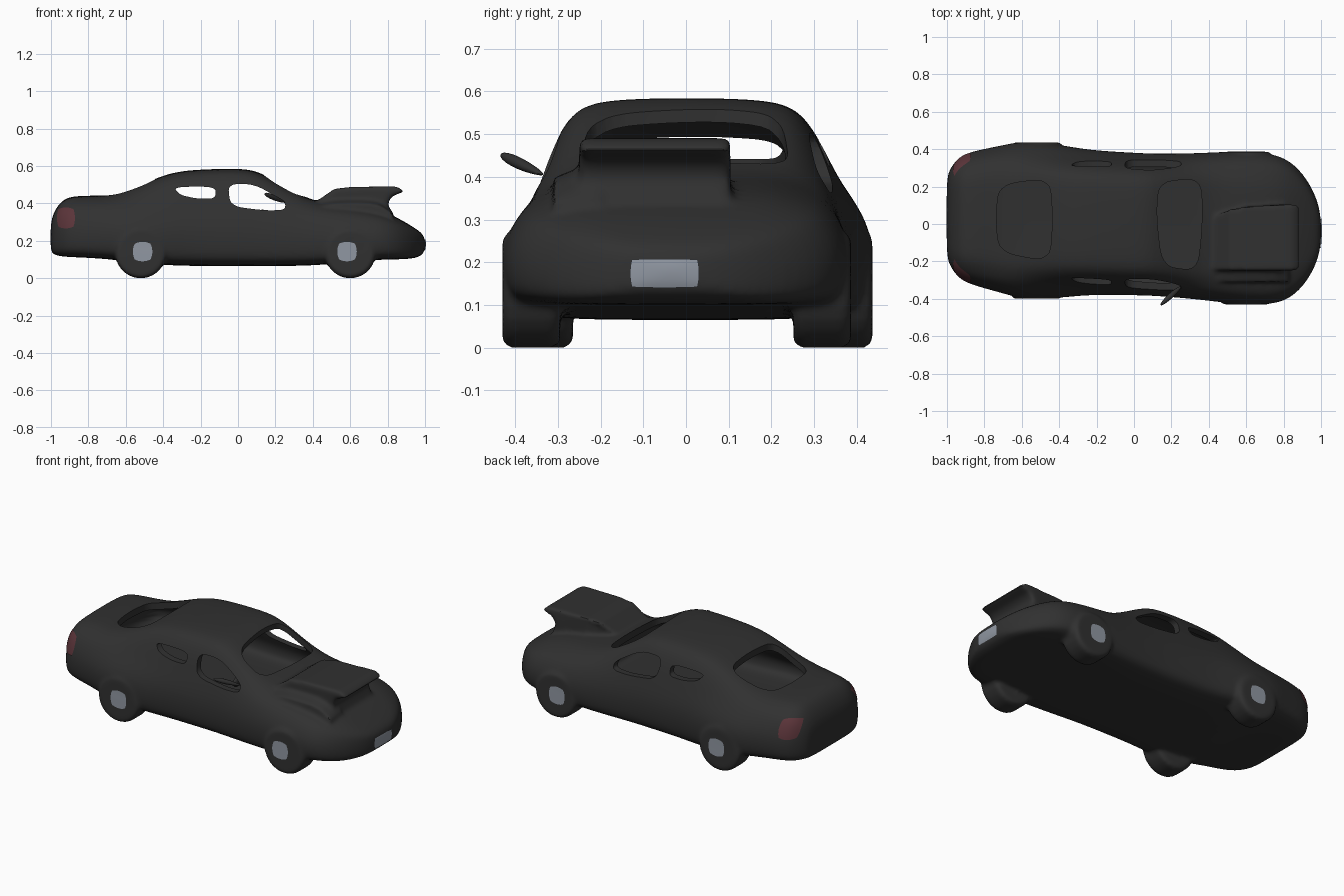
import bpy, bmesh, math
from mathutils import Vector
from mathutils.bvhtree import BVHTree

if "Cube" in bpy.data.objects:
    bpy.data.objects.remove(bpy.data.objects["Cube"])

SKEW = -0.036          # the car sits very slightly turned in its frame


def material(name, rgb):
    m = bpy.data.materials.new(name)
    m.diffuse_color = (*rgb, 1)
    m.use_nodes = True
    m.node_tree.nodes["Principled BSDF"].inputs["Base Color"].default_value = m.diffuse_color
    return m


DARK = material("charcoal", (0.03, 0.03, 0.03))
RED = material("dull_red", (0.105, 0.035, 0.042))
GREY = material("light_grey", (0.28, 0.31, 0.36))


def make(name, bm, mat):
    bmesh.ops.recalc_face_normals(bm, faces=bm.faces)
    me = bpy.data.meshes.new(name)
    bm.to_mesh(me)
    bm.free()
    me.materials.append(mat)
    ob = bpy.data.objects.new(name, me)
    bpy.context.collection.objects.link(ob)
    return ob


def bake(ob):
    dg = bpy.context.evaluated_depsgraph_get()
    me = bpy.data.meshes.new_from_object(ob.evaluated_get(dg))
    ob.modifiers.clear()
    ob.data = me


def smooth(ob, deg=40):
    bpy.ops.object.select_all(action='DESELECT')
    ob.select_set(True)
    bpy.context.view_layer.objects.active = ob
    bpy.ops.object.shade_smooth_by_angle(angle=math.radians(deg))


def section(x, w, zb, ws, zs, wt, zt):
    """Closed car cross-section: floor, flank, shoulder, roof."""
    h, g = zs - zb, zt - zs
    half = [(0.6 * w, zb), (0.94 * w, zb + 0.03 * h), (w, zb + 0.25 * h), (w, zb + 0.65 * h),
            (ws, zs), ((ws + wt) / 2 + 0.008, zs + 0.45 * g), (wt, zt - 0.12 * g), (0.72 * wt, zt)]
    ring = [(0, zb)] + half + [(0, zt + 0.003)] + [(-y, z) for y, z in reversed(half)]
    return [Vector((x, y + SKEW * x, z)) for y, z in ring]


def loft(name, stations):
    bm = bmesh.new()
    rings = [[bm.verts.new(p) for p in section(*s)] for s in stations]
    for a, b in zip(rings, rings[1:]):
        for i in range(len(a)):
            j = (i + 1) % len(a)
            bm.faces.new((a[i], a[j], b[j], b[i]))
    bm.faces.new(rings[0])
    bm.faces.new(rings[-1])
    ob = make(name, bm, DARK)
    ob.modifiers.new("round", 'SUBSURF').levels = 2
    bake(ob)
    return ob


def chaikin(pts, n=3):
    for _ in range(n):
        out = []
        for p, q in zip(pts, pts[1:] + pts[:1]):
            out += [tuple(a * 0.8 + b * 0.2 for a, b in zip(p, q)),
                    tuple(a * 0.2 + b * 0.8 for a, b in zip(p, q))]
        pts = out
    return pts


def prism(name, pts, lo, hi, axis):
    """Extrude a 2D outline along y (points x,z) or z (points x,y)."""
    bm = bmesh.new()
    put = (lambda p, d: (p[0], d, p[1])) if axis == 'y' else (lambda p, d: (p[0], p[1], d))
    a = [bm.verts.new(put(p, lo)) for p in pts]
    b = [bm.verts.new(put(p, hi)) for p in pts]
    bm.faces.new(a)
    bm.faces.new(b)
    for i in range(len(pts)):
        j = (i + 1) % len(pts)
        bm.faces.new((a[i], a[j], b[j], b[i]))
    return make(name, bm, DARK)


# Body shell: x, half width, floor, shoulder width, shoulder z, roof width, top z
stations = [
    (-1.003, .20, .145, .19, .25, .14, .28), (-.988, .255, .125, .235, .31, .18, .35),
    (-.94, .325, .115, .295, .35, .22, .42), (-.87, .358, .112, .32, .36, .23, .44),
    (-.72, .392, .105, .34, .375, .245, .437), (-.6, .425, .09, .35, .38, .26, .457),
    (-.4, .413, .07, .35, .385, .262, .554), (-.25, .387, .065, .345, .385, .265, .579),
    (0, .382, .065, .345, .375, .268, .584), (.12, .38, .065, .348, .365, .265, .576),
    (.37, .393, .065, .355, .345, .265, .407), (.55, .412, .08, .36, .335, .255, .394),
    (.75, .408, .1, .36, .32, .235, .368), (.86, .355, .1, .32, .285, .22, .318),
    (.95, .24, .105, .22, .24, .17, .264), (1.003, .10, .13, .09, .21, .06, .225)]
body = loft("car_body", stations)

# Raised hood scoop with overhanging front lip, off centre
scoop = prism("hood_scoop", [(.36, .375), (.44, .425), (.515, .477), (.6, .487), (.845, .491), (.892, .464),
                             (.822, .438), (.80, .40), (.83, .32), (.6, .3)], -.25, .105, 'y')
for v in scoop.data.vertices:          # rear of the scoop narrows into the hood
    if v.co.y > 0 and v.co.x < .55:
        v.co.y -= (.55 - v.co.x) * .5
bv = scoop.modifiers.new("round", 'BEVEL')
bv.width, bv.segments = 0.014, 3
bake(scoop)

# Sloping hood swell beside the scoop
swell = prism("hood_swell", chaikin([(.36, .31), (.36, .385), (.5, .44), (.74, .44), (.83, .36), (.83, .31)], 2),
              -.31, -.2, 'y')
for v in swell.data.vertices:
    if v.co.y < -.25:
        v.co.z = .31 + (v.co.z - .31) * .68

# Wheels, flush with the flanks
WHEELS = (("rear", -.52, -.51, .418), ("front", .60, .583, .408))
parts = [scoop, swell]
for s in (-1, 1):
    for end, x, hub, outer in WHEELS:
        bm = bmesh.new()
        bmesh.ops.create_cone(bm, cap_ends=True, segments=24, radius1=.136, radius2=.136, depth=.135)
        rims = [e for e in bm.edges if any(len(f.verts) > 4 for f in e.link_faces)]
        bmesh.ops.bevel(bm, geom=rims, offset=.02, segments=3, profile=.5, affect='EDGES')
        for p in bm.verts:
            p.co = Vector((p.co.x + x, p.co.z + s * (outer - .0675) + SKEW * x, p.co.y + .135))
        parts.append(make(f"{end}_wheel", bm, DARK))

# Melt the parts into one soft skin
bpy.ops.object.select_all(action='DESELECT')
for ob in parts + [body]:
    ob.select_set(True)
bpy.context.view_layer.objects.active = body
bpy.ops.object.join()
rm = body.modifiers.new("melt", 'REMESH')
rm.mode, rm.voxel_size = 'VOXEL', 0.011
sm = body.modifiers.new("soften", 'SMOOTH')
sm.factor, sm.iterations = 0.5, 6
bake(body)
skin = BVHTree.FromObject(body, bpy.context.evaluated_depsgraph_get())

# Hollow cabin and window openings
inner = [(-.82, .31, .27, .28, .34, .20, .405)]
inner += [(x, w - .05, .24, ws - .04, zs, wt - .027, zt - (.04 if x < -.3 else .03))
          for x, w, zb, ws, zs, wt, zt in stations if -.75 < x < .4]
inner += [(.43, .33, .24, .31, .33, .22, .365)]
cutters = [
    loft("cabin_cutter", inner),
    prism("rear_side_window_cutter", chaikin(
        [(-.345, .488), (-.12, .490), (-.12, .425), (-.22, .425), (-.31, .445)]), -.7, .7, 'y'),
    prism("front_side_window_cutter", chaikin(
        [(-.055, .503), (.09, .503), (.255, .405), (.25, .364), (.14, .362), (-.04, .385)]), -.7, .7, 'y'),
    prism("windshield_cutter", chaikin(
        [(.15, -.225), (.34, -.25), (.365, 0), (.36, .245), (.135, .225), (.12, .05)]), .365, .7, 'z'),
    prism("rear_window_cutter", chaikin(
        [(-.72, -.15), (-.74, .03), (-.72, .21), (-.45, .245), (-.435, .03), (-.45, -.20)]), .375, .7, 'z')]
for c in cutters:
    m = body.modifiers.new(c.name, 'BOOLEAN')
    m.operation, m.object, m.solver = 'DIFFERENCE', c, 'EXACT'
bake(body)
for c in cutters:
    bpy.data.objects.remove(c)
smooth(body)


def decal(name, centre, u, v, cast, mat, rounding=0.2, n=12):
    """Thin rounded plate draped on the body along the cast direction."""
    bm = bmesh.new()
    centre, u, v, cast = map(Vector, (centre, u, v, cast))
    grid = []
    for i in range(n + 1):
        row = []
        for j in range(n + 1):
            a, b = 2 * i / n - 1, 2 * j / n - 1
            p = centre + u * a * math.sqrt(1 - rounding * b * b) + v * b * math.sqrt(1 - rounding * a * a)
            hit = skin.ray_cast(p, cast)[0]
            if hit is None:
                hit = skin.find_nearest(p + cast * 0.4)[0]
            row.append(bm.verts.new(hit - cast * 0.005))
        grid.append(row)
    for i in range(n):
        for j in range(n):
            bm.faces.new((grid[i][j], grid[i + 1][j], grid[i + 1][j + 1], grid[i][j + 1]))
    ob = make(name, bm, mat)
    if sum(f.normal.dot(cast) for f in ob.data.polygons) > 0:   # face outwards
        ob.data.flip_normals()
    smooth(ob, 60)


# Hub plates and tail lights on both sides, front plate
for side, s in (("right", -1), ("left", 1)):
    for end, x, hub, outer in WHEELS:
        decal(f"{end}_{side}_hub", (hub, s, .142), (.052, 0, 0), (0, 0, .052), (0, -s, 0), GREY, .35)
    decal(f"{side}_tail_light", (-.92, s * .8, .322), (.048, 0, 0), (0, 0, .056), (0, -s, 0), RED, .3)
decal("front_plate", (1.6, -.05, .174), (0, .081, 0), (0, 0, .034), (-1, 0, 0), GREY, .1)

# Wing mirror: a tilted paddle on the right side
bm = bmesh.new()
bmesh.ops.create_uvsphere(bm, u_segments=20, v_segments=12, radius=1)
a, b = Vector((.25, -.335, .405)), Vector((.142, -.434, .452))
rot = (b - a).to_track_quat('X', 'Z')
for p in bm.verts:
    q = Vector((p.co.x * (b - a).length / 2, p.co.y * .014, p.co.z * .013 * (1 + .3 * p.co.x)))
    p.co = (a + b) / 2 + rot @ q
smooth(make("wing_mirror", bm, DARK))

# Steering wheel glimpsed through the windshield
bm = bmesh.new()
bmesh.ops.create_uvsphere(bm, u_segments=16, v_segments=8, radius=.028)
for p in bm.verts:
    p.co = Vector((p.co.x * .5 + .13, p.co.y - .2, p.co.z + .34))
smooth(make("steering_wheel", bm, DARK))
